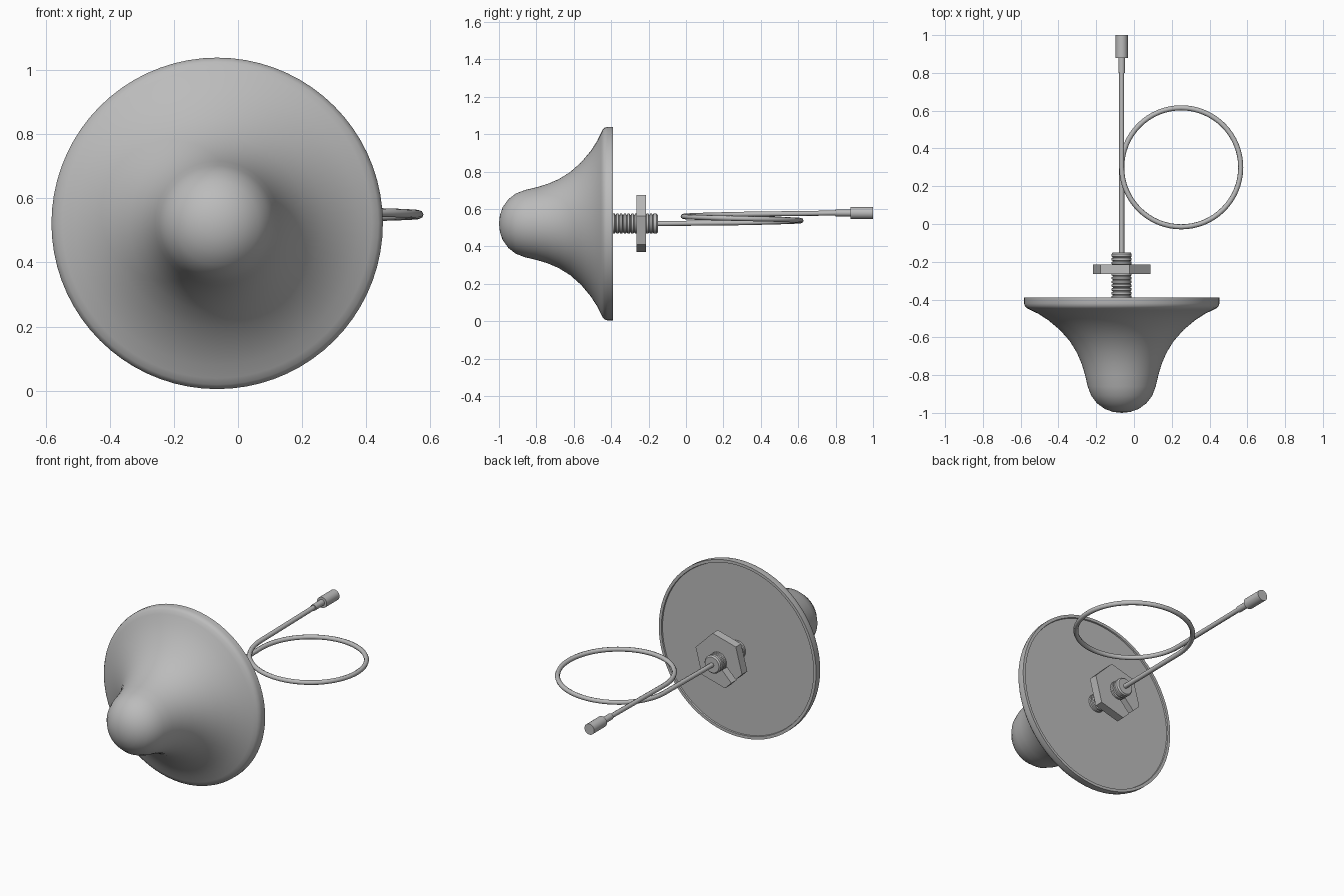
import bpy, bmesh, math
from mathutils import Vector

if "Cube" in bpy.data.objects:
    bpy.data.objects.remove(bpy.data.objects["Cube"], do_unlink=True)

CX, CZ = -0.065, 0.522      # axis of the dome and the bolt
GREY = (0.5, 0.5, 0.5, 1)

mat = bpy.data.materials.new("plain grey")
mat.use_nodes = True
mat.diffuse_color = GREY
mat.node_tree.nodes["Principled BSDF"].inputs["Base Color"].default_value = GREY


def finish(name, bm, angle=35):
    bmesh.ops.recalc_face_normals(bm, faces=bm.faces)
    mesh = bpy.data.meshes.new(name)
    bm.to_mesh(mesh)
    bm.free()
    obj = bpy.data.objects.new(name, mesh)
    bpy.context.collection.objects.link(obj)
    mesh.materials.append(mat)
    bpy.ops.object.select_all(action="DESELECT")
    obj.select_set(True)
    bpy.context.view_layer.objects.active = obj
    bpy.ops.object.shade_smooth_by_angle(angle=math.radians(angle))
    return obj


def lathe(name, profile, segments=32, z=CZ, angle=35):
    """Turn (y, radius) points around an axis along y."""
    bm = bmesh.new()
    verts = [bm.verts.new((CX + r, y, z)) for y, r in profile]
    edges = [bm.edges.new(pair) for pair in zip(verts, verts[1:])]
    bmesh.ops.spin(bm, geom=verts + edges, cent=(CX, 0, z), axis=(0, 1, 0),
                   angle=math.tau, steps=segments, use_duplicate=False)
    bmesh.ops.remove_doubles(bm, verts=bm.verts, dist=0.0001)
    return finish(name, bm, angle)


# Bell-shaped dome with a slightly recessed back
lathe("dome", [
    (-1, 0), (-0.995, 0.045), (-0.98, 0.088), (-0.95, 0.13), (-0.91, 0.161),
    (-0.86, 0.18), (-0.8, 0.194), (-0.74, 0.212), (-0.68, 0.238),
    (-0.62, 0.275), (-0.56, 0.328), (-0.51, 0.388), (-0.475, 0.442),
    (-0.455, 0.483), (-0.445, 0.503), (-0.434, 0.513), (-0.42, 0.517),
    (-0.39, 0.517), (-0.39, 0.5), (-0.398, 0.498), (-0.398, 0)], 72, angle=40)

# Threaded bolt
thread = [(-0.4, 0), (-0.4, 0.047)]
pitch, turns = 0.02, 11
for i in range(turns):
    y = -0.395 + i * pitch
    thread += [(y, 0.047), (y + 0.003, 0.053), (y + 0.014, 0.053), (y + 0.017, 0.047)]
thread += [(-0.173, 0.053), (-0.158, 0.053), (-0.15, 0.046), (-0.15, 0)]
lathe("threaded_bolt", thread)

# Hexagonal nut, slotted through the middle of one flat
bm = bmesh.new()
slot = math.radians(225)
half, bore, corner = 0.02, 0.052, 0.158
flat = corner * math.cos(math.pi / 6)


def at_slot(along, side):
    c, s = math.cos(slot), math.sin(slot)
    return (along * c - side * s, along * s + side * c)


outline = [at_slot(flat, half)]
outline += [(corner * math.cos(slot + math.radians(30 + 60 * i)),
             corner * math.sin(slot + math.radians(30 + 60 * i))) for i in range(6)]
outline.append(at_slot(flat, -half))
gap = math.asin(half / bore)
steps = 24
for i in range(steps + 1):
    a = slot - gap - (math.tau - 2 * gap) * i / steps
    outline.append((bore * math.cos(a), bore * math.sin(a)))
face = bm.faces.new([bm.verts.new((CX + x, -0.265, CZ + z)) for x, z in outline])
moved = bmesh.ops.extrude_face_region(bm, geom=[face], use_keep_orig=True)["geom"]
bmesh.ops.translate(bm, vec=(0, 0.05, 0),
                    verts=[v for v in moved if isinstance(v, bmesh.types.BMVert)])
finish("slotted_nut", bm, 25)

# Cable: straight run, one rising loop, straight run to the plug
LOOP = Vector((0.25, 0.3))
radius = LOOP.x - CX
LOW, HIGH = 0.527, 0.572
PLUG_Z = 0.579
path = [(CX, -0.16, CZ), (CX, 0.1, LOW - 0.002)]
count = 64
for i in range(count + 1):
    t = i / count
    a = math.pi - math.tau * t
    path.append((LOOP.x + radius * math.cos(a), LOOP.y + radius * math.sin(a),
                 LOW + (HIGH - LOW) * t))
path += [(CX, 0.6, 0.576), (CX, 0.82, PLUG_Z)]
curve = bpy.data.curves.new("cable", "CURVE")
curve.dimensions = "3D"
curve.bevel_depth = 0.0135
curve.bevel_resolution = 2
curve.use_fill_caps = True
spline = curve.splines.new("POLY")
spline.points.add(len(path) - 1)
for point, co in zip(spline.points, path):
    point.co = (*co, 1)
curve.materials.append(mat)
cable = bpy.data.objects.new("cable", curve)
bpy.context.collection.objects.link(cable)
bpy.ops.object.select_all(action="DESELECT")
cable.select_set(True)
bpy.context.view_layer.objects.active = cable
bpy.ops.object.convert(target="MESH")
bpy.ops.object.shade_smooth_by_angle(angle=math.radians(50))

# Ferrule and plug at the cable's end
lathe("ferrule", [(0.8, 0), (0.8, 0.018), (0.885, 0.018), (0.885, 0)], 20, PLUG_Z)
lathe("plug", [(0.88, 0), (0.88, 0.032), (1, 0.032), (1, 0)], 24, PLUG_Z)
